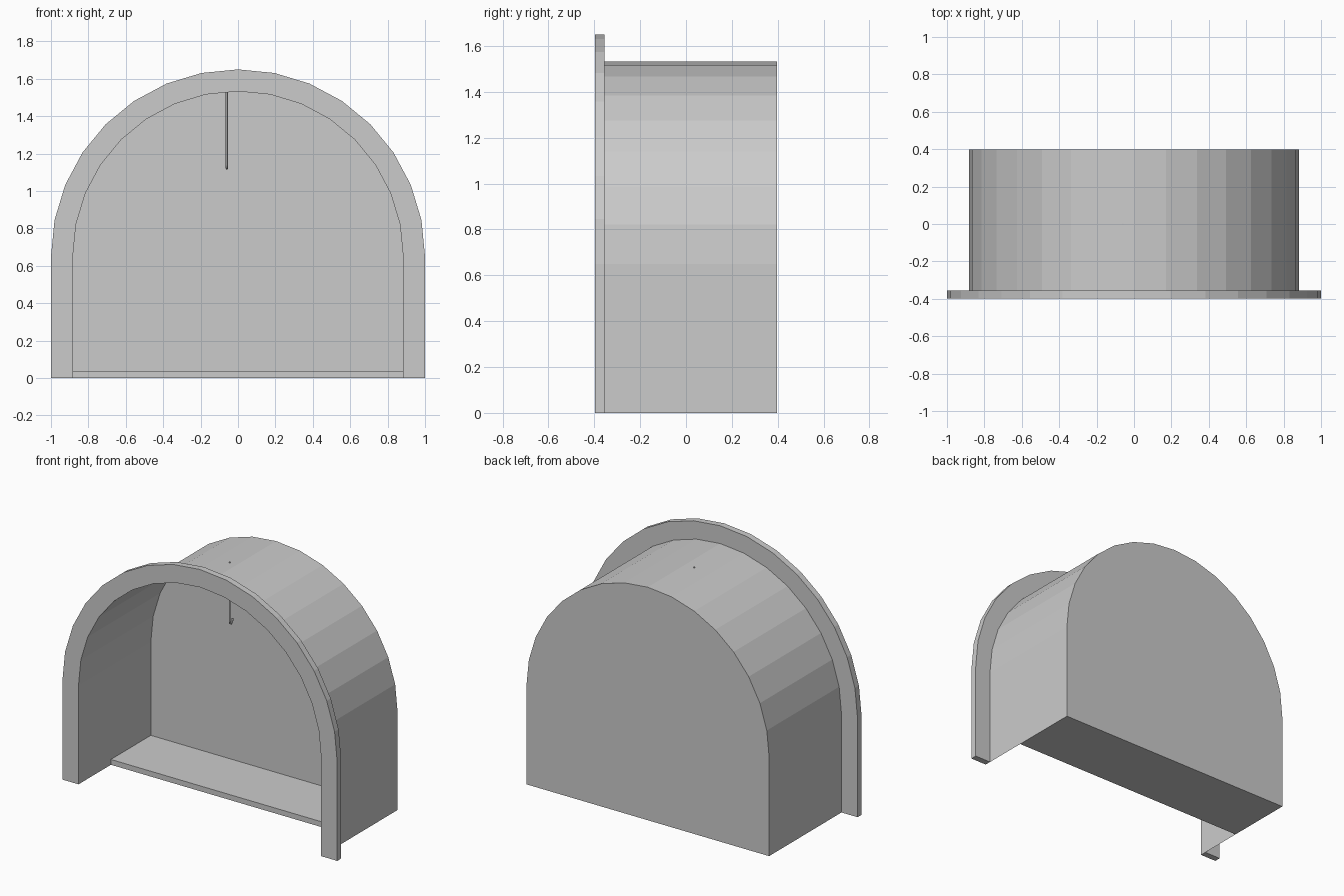
import bpy, bmesh, math

cube = bpy.data.objects.get("Cube")
if cube:
    bpy.data.objects.remove(cube, do_unlink=True)

grey = bpy.data.materials.new("light_grey")
grey.use_nodes = True
grey.diffuse_color = (0.6, 0.6, 0.6, 1)
grey.node_tree.nodes["Principled BSDF"].inputs["Base Color"].default_value = (0.6, 0.6, 0.6, 1)

INNER, OUTER, SPRING, SEGMENTS = 0.883, 1.0, 0.65, 16
FRONT, FRAME_BACK, WALL_FRONT, BACK = -0.397, -0.355, 0.355, 0.397


def arch(radius):
    """Outline of a round arch on straight legs, from left foot to right foot."""
    angles = [math.pi * i / SEGMENTS for i in range(SEGMENTS + 1)]
    curve = [(radius * math.cos(a), SPRING + radius * math.sin(a)) for a in angles]
    return [(radius, 0)] + curve + [(-radius, 0)]


def finish(name, bm):
    mesh = bpy.data.meshes.new(name)
    bm.to_mesh(mesh)
    bm.free()
    mesh.materials.append(grey)
    obj = bpy.data.objects.new(name, mesh)
    bpy.context.collection.objects.link(obj)
    return obj


def extruded(name, outline, y0, y1):
    """Solid prism of an x-z outline between two depths."""
    bm = bmesh.new()
    face = bm.faces.new([bm.verts.new((x, y0, z)) for x, z in outline])
    ext = bmesh.ops.extrude_face_region(bm, geom=[face])["geom"]
    verts = [g for g in ext if isinstance(g, bmesh.types.BMVert)]
    bmesh.ops.translate(bm, verts=verts, vec=(0, y1 - y0, 0))
    bmesh.ops.recalc_face_normals(bm, faces=bm.faces)
    return finish(name, bm)


# Arched front frame, back wall and half-depth floor
extruded("front_frame", arch(OUTER) + arch(INNER)[::-1], FRONT, FRAME_BACK)
extruded("back_wall", arch(INNER), WALL_FRONT, BACK)
extruded("floor", [(-INNER, 0), (INNER, 0), (INNER, 0.035), (-INNER, 0.035)], -0.06, WALL_FRONT)

# Thin vaulted shell joining frame and wall
bm = bmesh.new()
rows = [[bm.verts.new((x, y, z)) for x, z in arch(INNER)] for y in (FRAME_BACK, WALL_FRONT)]
for i in range(len(rows[0]) - 1):
    bm.faces.new((rows[0][i], rows[1][i], rows[1][i + 1], rows[0][i + 1]))
finish("vault_shell", bm)

# Hanging rod with a small upturned hook
path = [(0, 1.532), (0, 1.14), (0.004, 1.126), (0.015, 1.12), (0.026, 1.126), (0.03, 1.15)]
curve = bpy.data.curves.new("hanging_hook", "CURVE")
curve.dimensions = "3D"
curve.bevel_depth = 0.006
curve.bevel_resolution = 1
curve.use_fill_caps = True
spline = curve.splines.new("POLY")
spline.points.add(len(path) - 1)
for point, (y, z) in zip(spline.points, path):
    point.co = (-0.06, y, z, 1)
curve.materials.append(grey)
hook = bpy.data.objects.new("hanging_hook", curve)
bpy.context.collection.objects.link(hook)
